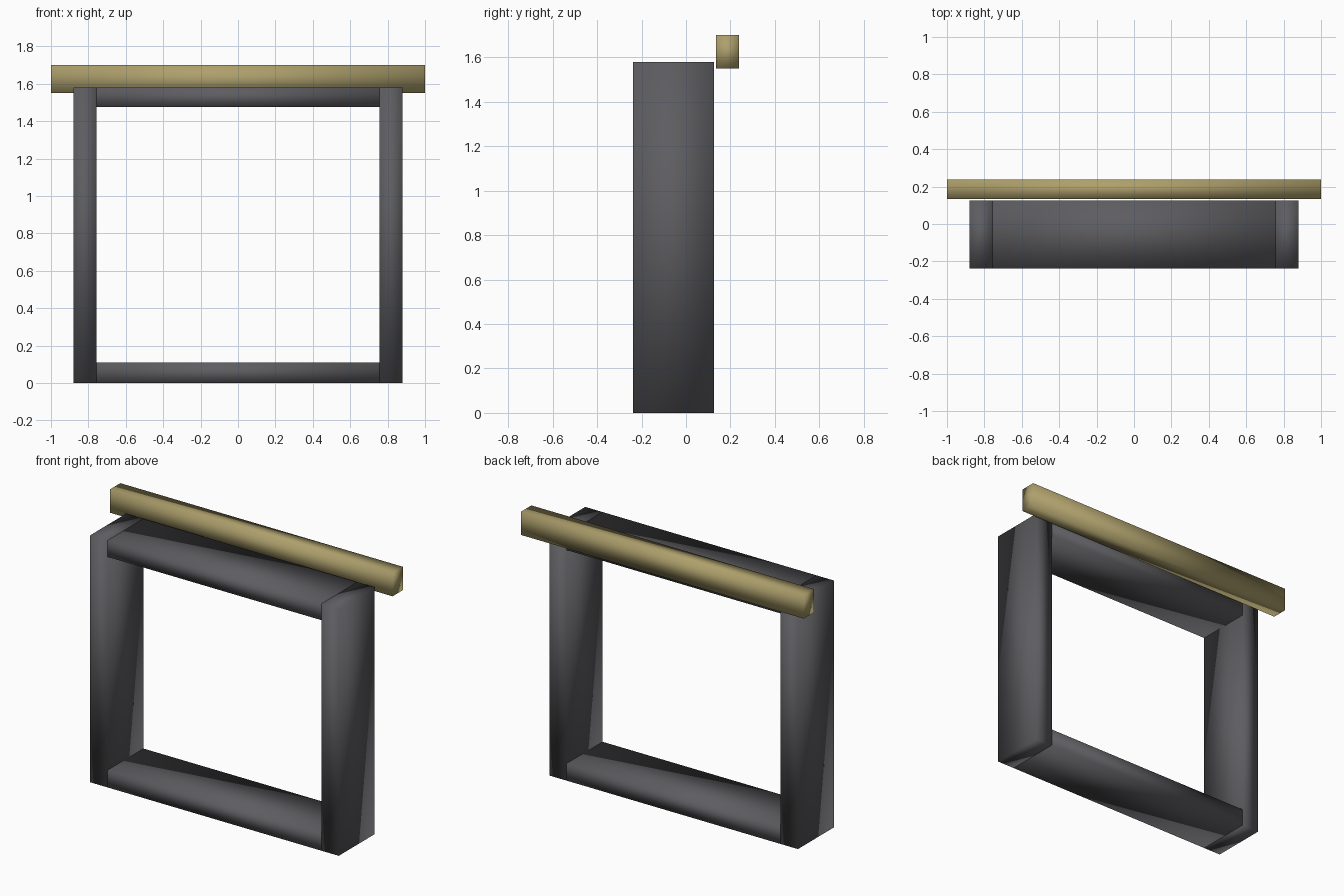
import bpy

if "Cube" in bpy.data.objects:
    bpy.data.objects.remove(bpy.data.objects["Cube"])


def material(name, color):
    mat = bpy.data.materials.new(name)
    mat.diffuse_color = color
    mat.use_nodes = True
    mat.node_tree.nodes["Principled BSDF"].inputs["Base Color"].default_value = mat.diffuse_color
    return mat


def box(name, x, y, z, mat):
    """Box spanning the (min, max) ranges x, y, z, with soft vertex shading."""
    spans = (x, y, z)
    bpy.ops.mesh.primitive_cube_add(size=1, location=[(a + b) / 2 for a, b in spans])
    obj = bpy.context.object
    obj.name = name
    obj.scale = [b - a for a, b in spans]
    bpy.ops.object.transform_apply(location=False, rotation=False, scale=True)
    bpy.ops.object.shade_smooth()
    obj.data.materials.append(mat)
    return obj


dark = material("dark_frame", (0.11, 0.11, 0.12, 1))
tan = material("tan_wood", (0.42, 0.35, 0.15, 1))

OUTER, INNER = 0.88, 0.757
DEPTH = (-0.238, 0.125)
HEIGHT = 1.58

# Side posts
box("left_post", (-OUTER, -INNER), DEPTH, (0, HEIGHT), dark)
box("right_post", (INNER, OUTER), DEPTH, (0, HEIGHT), dark)

# Sill and head between the posts
box("bottom_rail", (-INNER, INNER), DEPTH, (0, 0.11), dark)
box("top_rail", (-INNER, INNER), DEPTH, (1.475, HEIGHT), dark)

# Wooden beam behind the head of the frame
box("rear_beam", (-1, 1), (0.135, 0.238), (1.55, 1.70), tan)
